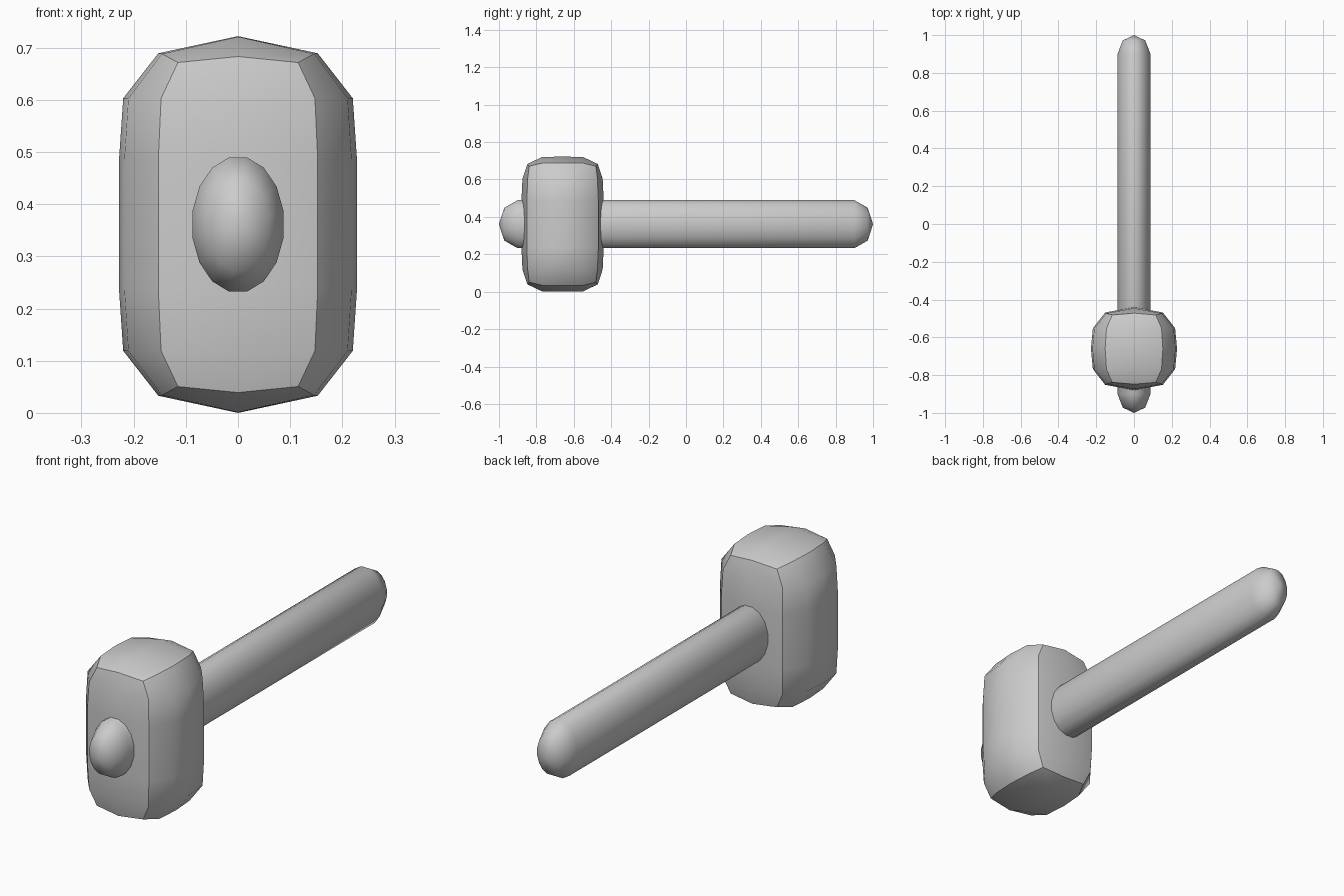
import bpy, bmesh
from math import cos, sin, pi

if "Cube" in bpy.data.objects:
    bpy.data.objects.remove(bpy.data.objects["Cube"])

CZ = 0.364          # height of handle axis and head centre
HEAD_Y = -0.66      # head centre along the handle


def finish(bm, name):
    bmesh.ops.recalc_face_normals(bm, faces=bm.faces)
    for f in bm.faces:
        f.smooth = True
    me = bpy.data.meshes.new(name)
    bm.to_mesh(me)
    bm.free()
    ob = bpy.data.objects.new(name, me)
    bpy.context.collection.objects.link(ob)
    return ob


# handle: 16-sided oval rod with domed ends
def handle():
    bm = bmesh.new()
    n, rx, rz = 16, 0.089, 0.131
    rings = []
    for y, s in ((-0.972, 0.68), (-0.9, 1), (0.9, 1), (0.972, 0.68)):
        angles = [2 * pi * (i + 0.5) / n for i in range(n)]
        rings.append([bm.verts.new((rx * s * cos(a), y, CZ + rz * s * sin(a))) for a in angles])
    for r0, r1 in zip(rings, rings[1:]):
        for i in range(n):
            j = (i + 1) % n
            bm.faces.new((r0[i], r0[j], r1[j], r1[i]))
    for ring, y in ((rings[0], -1), (rings[-1], 1)):
        tip = bm.verts.new((0, y, CZ))
        for i in range(n):
            bm.faces.new((ring[i], ring[(i + 1) % n], tip))
    return finish(bm, "handle")


# head: box grid with each side bulging outward, sharp seams between sides
SEG = (1, 2, 3)     # half the number of segments in x, y, z


def head_point(a, b, c):
    sign = lambda v: (v > 0) - (v < 0)
    A, B, C = abs(a), abs(b), abs(c)
    x = 0.228 * max(0.505, (1, 0.955, 0.67)[B] * (1, 1, 0.965, 0.67)[C]) if A else 0
    y = 0.108 * B if B < 2 else 0.22 * max(0.81, (1, 0.87)[A] * (1, 1, 0.975, 0.855)[C])
    z = (0, 0.125, 0.242)[C] if C < 3 else 0.361 * max(0.86, (1, 0.909)[A] * (1, 0.997, 0.892)[B])
    return (sign(a) * x, HEAD_Y + sign(b) * y, CZ + sign(c) * z)


def head():
    bm = bmesh.new()
    grid, side_of = {}, {}

    def vert(key):
        if key not in grid:
            grid[key] = bm.verts.new(head_point(*key))
        return grid[key]

    for axis in range(3):
        u, v = (axis + 1) % 3, (axis + 2) % 3
        for end in (-1, 1):
            for i in range(-SEG[u], SEG[u]):
                for j in range(-SEG[v], SEG[v]):
                    corners = []
                    for di, dj in ((0, 0), (1, 0), (1, 1), (0, 1)):
                        key = [0, 0, 0]
                        key[axis], key[u], key[v] = end * SEG[axis], i + di, j + dj
                        corners.append(vert(tuple(key)))
                    side_of[bm.faces.new(corners)] = (axis, end)
    for e in bm.edges:
        f, g = e.link_faces
        e.smooth = side_of[f] == side_of[g]
    return finish(bm, "hammer_head")


handle()
head()

# seat the model on the ground
for ob in bpy.data.objects:
    ob.location.z = 0.361 - CZ
